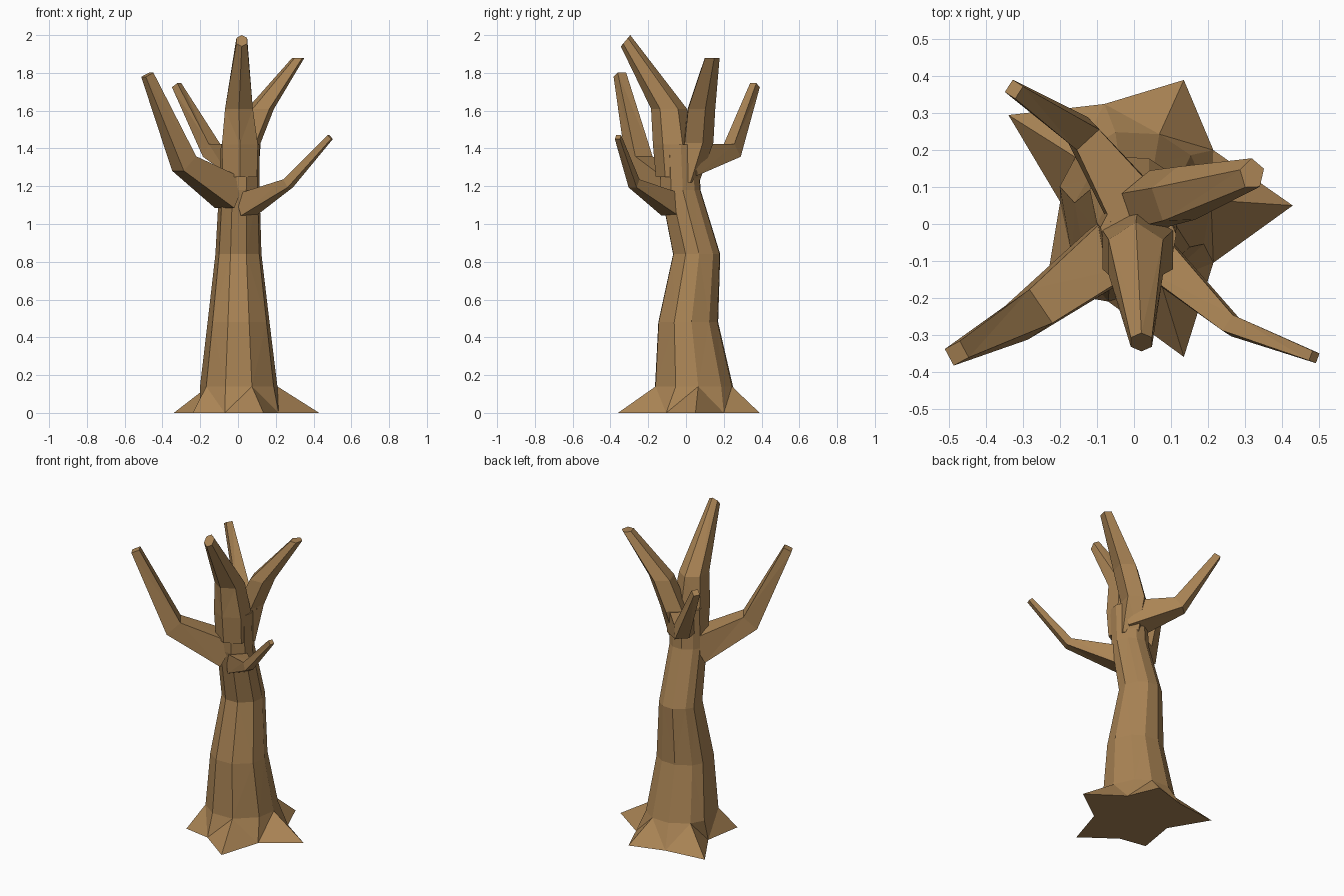
import bpy, bmesh, math
from mathutils import Vector

if "Cube" in bpy.data.objects:
    bpy.data.objects.remove(bpy.data.objects["Cube"])

bark = bpy.data.materials.new("brown bark")
bark.diffuse_color = (0.40, 0.23, 0.09, 1)
bark.use_nodes = True
bark.node_tree.nodes["Principled BSDF"].inputs["Base Color"].default_value = bark.diffuse_color


def skin(name, rings):
    """Join rings of equal point count into a closed faceted solid."""
    bm = bmesh.new()
    loops = [[bm.verts.new(p) for p in ring] for ring in rings]
    n = len(loops[0])
    for a, b in zip(loops, loops[1:]):
        for i in range(n):
            j = (i + 1) % n
            bm.faces.new((a[i], a[j], b[j], b[i]))
    bm.faces.new(loops[0][::-1])
    bm.faces.new(loops[-1])
    bmesh.ops.triangulate(bm, faces=bm.faces[:])
    bmesh.ops.recalc_face_normals(bm, faces=bm.faces[:])
    me = bpy.data.meshes.new(name)
    bm.to_mesh(me)
    bm.free()
    me.materials.append(bark)
    ob = bpy.data.objects.new(name, me)
    bpy.context.collection.objects.link(ob)
    return ob


def flat_ring(x, y, z, rx, ry, angles):
    return [(x + rx * math.cos(a), y + ry * math.sin(a), z) for a in angles]


def branch(name, stations, sides=4, turn=45):
    """Tube of tapering rings, mitred at each bend; station = x, y, z, radius."""
    pts = [Vector(s[:3]) for s in stations]
    rings = []
    for k, p in enumerate(pts):
        d = Vector()
        if k > 0:
            d += (p - pts[k - 1]).normalized()
        if k < len(pts) - 1:
            d += (pts[k + 1] - p).normalized()
        d.normalize()
        u = d.cross(Vector((0, 0, 1))).normalized()
        v = u.cross(d)
        ring = []
        for i in range(sides):
            a = math.radians(turn) + 2 * math.pi * i / sides
            ring.append(p + stations[k][3] * (u * math.cos(a) + v * math.sin(a)))
        rings.append(ring)
    return skin(name, rings)


# trunk with star-shaped root flare
roots = [(0.43, 0.05), (0.215, 0.2), (0.135, 0.39), (-0.08, 0.325), (-0.34, 0.295),
         (-0.2, 0.06), (-0.24, -0.18), (-0.07, -0.21), (0.135, -0.36), (0.215, -0.105)]
angles = [math.atan2(y, x) for x, y in roots]
trunk = [[(x, y, 0) for x, y in roots]]
for x, y, z, rx, ry in [(0, 0.04, 0.14, 0.21, 0.215), (0, 0.01, 0.48, 0.168, 0.165),
                        (0, 0.055, 0.84, 0.125, 0.13), (0.005, -0.03, 1.18, 0.11, 0.11),
                        (0.01, -0.04, 1.42, 0.105, 0.11)]:
    trunk.append(flat_ring(x, y, z, rx, ry, angles))
skin("trunk", trunk)

# two upper forks growing straight out of the trunk
six = [math.radians(30 + 60 * i) for i in range(6)]
front_fork = [flat_ring(0.01, -0.06, 1.25, 0.105, 0.10, six),
              flat_ring(0.01, -0.07, 1.42, 0.11, 0.105, six),
              flat_ring(0.005, -0.09, 1.61, 0.085, 0.095, six)]
front_fork.append([(0.02 + 0.033 * math.cos(a), -0.32 + 0.025 * math.sin(a),
                    1.97 + 0.03 * math.sin(a)) for a in six])
skin("front_fork", front_fork)

five = [math.radians(20 + 72 * i) for i in range(5)]
skin("right_fork", [flat_ring(0.03, 0.0, 1.22, 0.08, 0.07, five),
                    flat_ring(0.045, 0.06, 1.43, 0.08, 0.085, five),
                    flat_ring(0.12, 0.075, 1.61, 0.075, 0.08, five),
                    flat_ring(0.32, 0.135, 1.88, 0.034, 0.043, five)])

# elbowed side branches
branch("left_branch", [(-0.04, -0.06, 1.16, 0.12), (-0.285, -0.245, 1.32, 0.078),
                       (-0.48, -0.35, 1.79, 0.036)])
branch("right_branch", [(0.04, -0.07, 1.1, 0.085), (0.265, -0.275, 1.215, 0.036),
                        (0.488, -0.36, 1.46, 0.02)])
branch("back_branch", [(0.03, 0.0, 1.34, 0.12), (-0.14, 0.245, 1.39, 0.058),
                       (-0.325, 0.365, 1.735, 0.028)])
